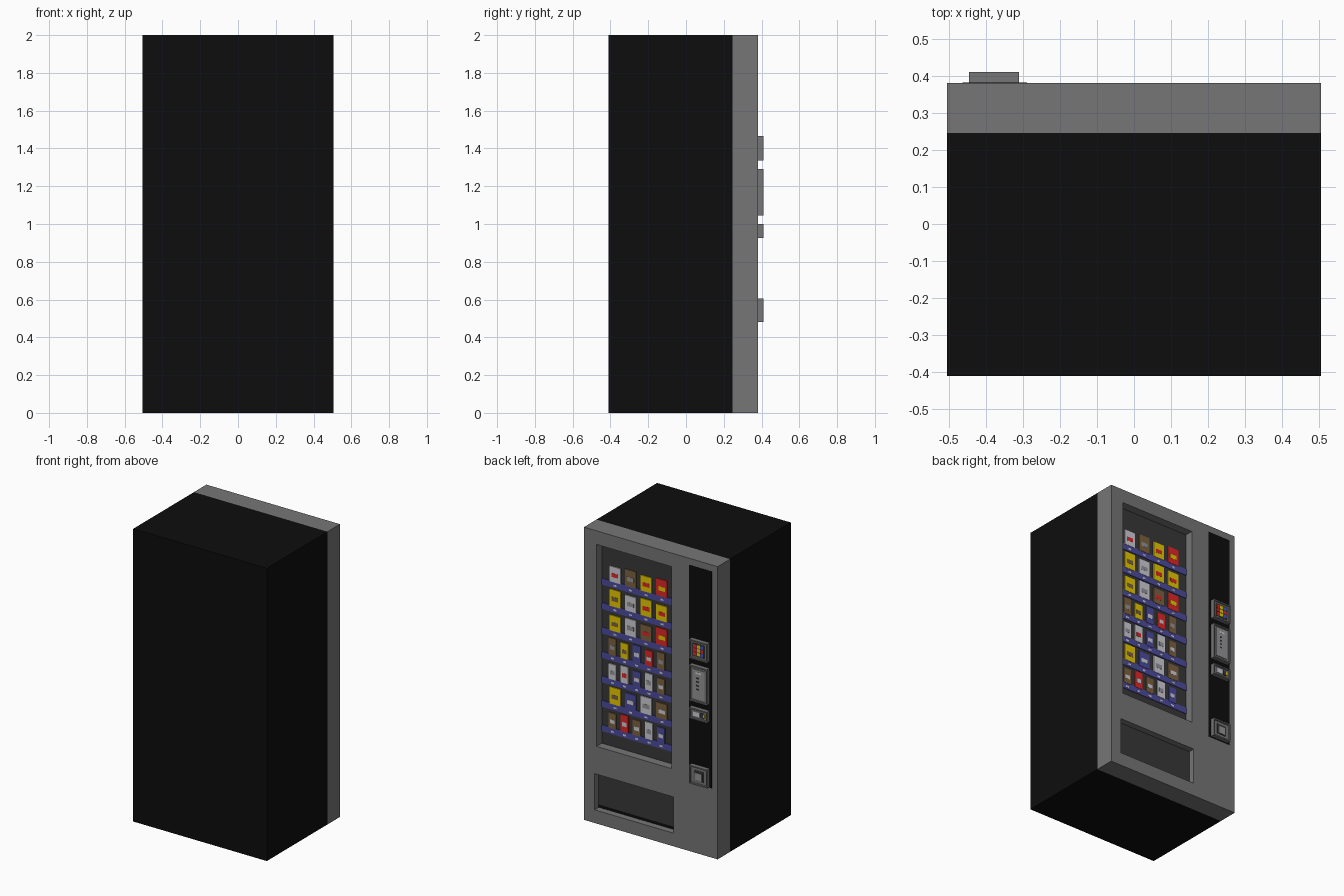
import bpy, bmesh

if "Cube" in bpy.data.objects:
    bpy.data.objects.remove(bpy.data.objects["Cube"])


def mat(name, r, g, b):
    m = bpy.data.materials.new(name)
    m.diffuse_color = (r, g, b, 1)
    m.use_nodes = True
    m.node_tree.nodes["Principled BSDF"].inputs["Base Color"].default_value = m.diffuse_color
    return m


M = {
    'k': mat("black", 0.004, 0.004, 0.004),
    'g': mat("door_grey", 0.18, 0.18, 0.185),
    'd': mat("dark_glass", 0.04, 0.04, 0.04),
    'p': mat("shelf_purple", 0.075, 0.07, 0.34),
    'y': mat("yellow", 0.85, 0.62, 0.0),
    'r': mat("red", 0.75, 0.02, 0.02),
    'w': mat("white", 0.62, 0.62, 0.68),
    'b': mat("brown", 0.2, 0.12, 0.05),
    'l': mat("light_grey", 0.3, 0.3, 0.31),
    'u': mat("blue", 0.05, 0.1, 0.6),
}


def box(name, x0, x1, y0, y1, z0, z1, c, inset=0, depth=0):
    """Box by its limits; optionally its +y face is inset and pushed in."""
    bm = bmesh.new()
    bmesh.ops.create_cube(bm, size=1)
    for v in bm.verts:
        v.co = (x0 if v.co.x < 0 else x1, y0 if v.co.y < 0 else y1, z0 if v.co.z < 0 else z1)
    bm.normal_update()
    if inset:
        face = max(bm.faces, key=lambda f: f.normal.y)
        bmesh.ops.inset_region(bm, faces=[face], thickness=inset)
        bmesh.ops.inset_region(bm, faces=[face], thickness=0.003)
        for v in face.verts:
            v.co.y -= depth
    me = bpy.data.meshes.new(name)
    bm.to_mesh(me)
    bm.free()
    me.materials.append(M[c])
    ob = bpy.data.objects.new(name, me)
    bpy.context.collection.objects.link(ob)
    return ob


def plate(name, cx, cz, w, h, y, c, t=0.004):
    return box(name, cx - w / 2, cx + w / 2, y, y + t, cz - h / 2, cz + h / 2, c)


# cabinet and door slab with two recesses
FACE, BACK = 0.38, 0.32
box("cabinet", -0.505, 0.505, -0.41, 0.245, 0, 2, 'k')
door = box("door", -0.505, 0.505, 0.245, FACE, 0, 2, 'g')
cuts = [
    box("window_cutter", -0.155, 0.41, BACK, 0.5, 0.527, 1.907, 'g'),
    box("tray_cutter", -0.17, 0.425, 0.333, 0.5, 0.09, 0.337, 'g'),
]
for c in cuts:
    mod = door.modifiers.new(c.name, 'BOOLEAN')
    mod.operation = 'DIFFERENCE'
    mod.solver = 'EXACT'
    mod.object = c
    c.hide_render = True
    c.hide_set(True)

# window back and delivery flap
box("window_glass", -0.155, 0.41, BACK - 0.001, BACK + 0.002, 0.527, 1.907, 'd')
box("tray_flap", -0.17, 0.425, 0.332, 0.337, 0.11, 0.337, 'd')
box("tray_gap", -0.17, 0.425, 0.332, 0.335, 0.09, 0.11, 'k')

# shelves with rows of snacks: body colour + label colour, left to right
rows = [
    ["wr", "bl", "yr", "ry"],
    ["yb", "wl", "yr", "yr"],
    ["yb", "wl", "br", "ry"],
    ["bl", "yb", "pw", "rw", "bl"],
    ["wl", "wr", "pw", "wl", "bw"],
    ["yb", "pw", "wl", "bw"],
    ["bw", "rw", "bw", "wl", "pw"],
]
for i, row in enumerate(rows):
    z = 1.635 - 0.167 * i
    box("shelf", -0.155, 0.41, BACK, BACK + 0.006, z - 0.022, z + 0.022, 'p')
    four = len(row) == 4
    for j, (body, label) in enumerate(row):
        x = 0.308 - 0.118 * j if four else 0.328 - 0.092 * j
        w = 0.083 if four else 0.058
        h = 0.105 + 0.01 * ((i + j) % 2)
        base = z + 0.018
        plate("snack", x, base + h / 2, w, h, BACK, body, 0.008)
        plate("snack_label", x, base + h * 0.45, w * 0.6, h * 0.25, BACK + 0.008, label, 0.001)
        plate("price_tag", x, z - 0.004, 0.022, 0.012, BACK + 0.006, 'w', 0.001)

# black control panel
box("control_panel", -0.462, -0.289, FACE - 0.001, FACE + 0.002, 0.475, 1.955, 'k')
units = [("screen", 1.335, 1.465), ("keypad", 1.045, 1.29),
         ("coin_slot", 0.925, 1.0), ("coin_return", 0.48, 0.605)]
for name, z0, z1 in units:
    box(name + "_housing", -0.445, -0.31, FACE, 0.41, z0, z1, 'g', 0.012, 0.008)
Y, CX = 0.402, -0.3775

# screen picture: coloured tiles on dark
plate("screen_picture", CX, 1.40, 0.095, 0.09, Y, 'd', 0.002)
for n, c in enumerate("ryuryrryu"):
    plate("screen_tile", CX + 0.028 - 0.028 * (n % 3), 1.426 - 0.026 * (n // 3),
          0.024, 0.022, Y + 0.002, c, 0.001)

# keypad plate with keys
plate("keypad_plate", CX, 1.1675, 0.09, 0.2, Y, 'l')
for n in range(4):
    plate("key", CX + 0.008, 1.21 - 0.025 * n, 0.016, 0.01, Y + 0.004, 'd', 0.001)
plate("keypad_display", CX, 1.245, 0.04, 0.012, Y + 0.004, 'w', 0.001)

# coin slot display and button
plate("coin_display", CX + 0.015, 0.9625, 0.05, 0.032, Y, 'w')
plate("coin_slit", CX - 0.025, 0.9625, 0.022, 0.034, Y, 'd')
plate("coin_button", CX - 0.042, 0.9625, 0.012, 0.022, Y, 'y')

# coin return cup
plate("return_cup", CX, 0.5425, 0.07, 0.07, Y, 'd', 0.002)
plate("return_flap", CX, 0.537, 0.052, 0.05, Y + 0.002, 'l')
